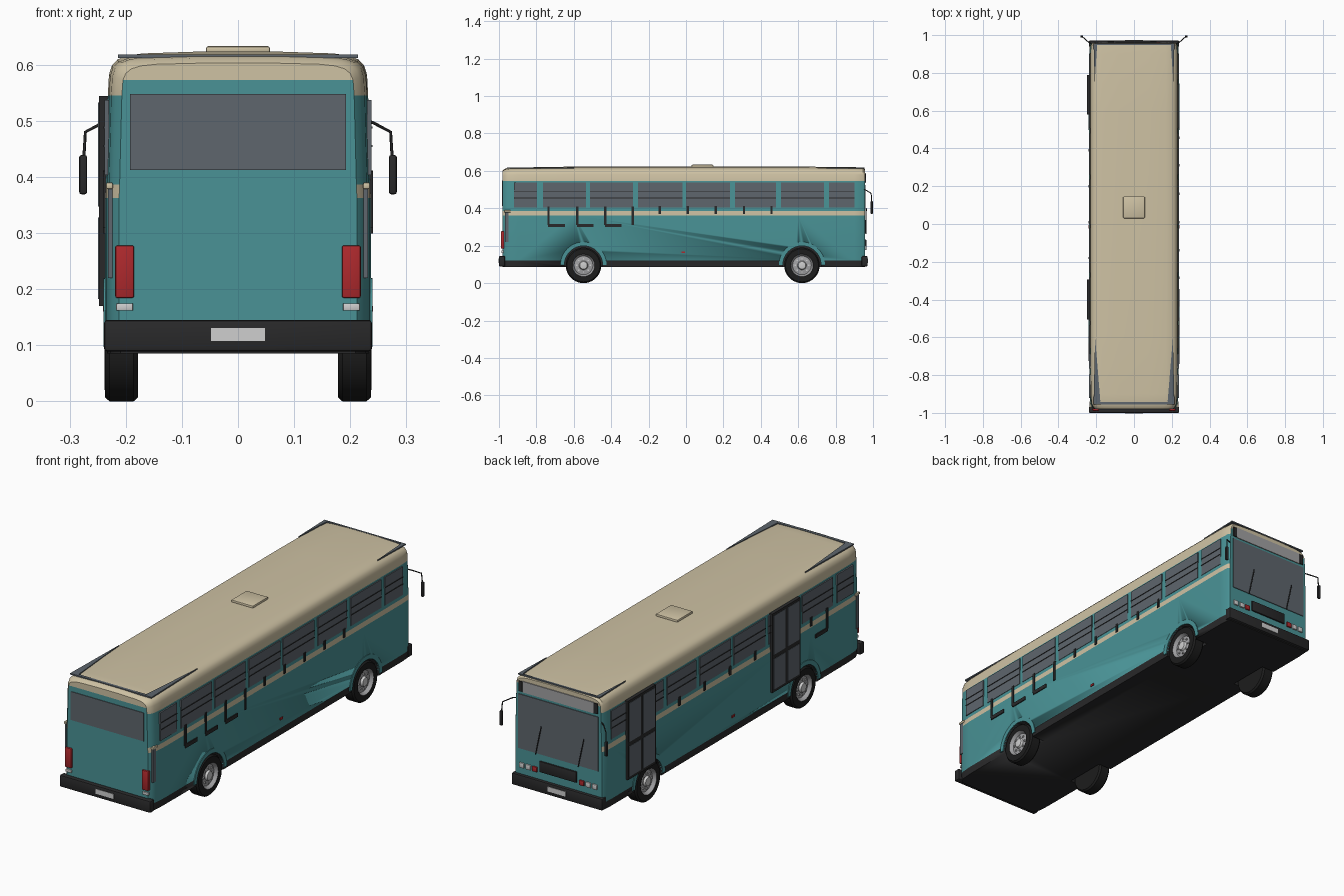
import bpy, bmesh, math
from mathutils import Vector

if "Cube" in bpy.data.objects:
    bpy.data.objects.remove(bpy.data.objects["Cube"], do_unlink=True)


def material(name, r, g, b):
    m = bpy.data.materials.new(name)
    m.use_nodes = True
    m.diffuse_color = (r, g, b, 1)
    m.node_tree.nodes["Principled BSDF"].inputs["Base Color"].default_value = (r, g, b, 1)
    return m


TEAL = material("teal_paint", .067, .29, .305)
CREAM = material("cream_paint", .62, .54, .37)
SLATE = material("slate_glass", .112, .133, .153)
BLACK = material("black_trim", .022, .022, .023)
RUBBER = material("rubber", .012, .012, .012)
RED = material("red_lens", .42, .022, .026)
SILVER = material("silver", .62, .62, .62)
GREY = material("grey_metal", .36, .36, .37)


def finish(name, bm, mats, smooth=True):
    bmesh.ops.recalc_face_normals(bm, faces=bm.faces)
    me = bpy.data.meshes.new(name)
    bm.to_mesh(me)
    bm.free()
    for m in mats:
        me.materials.append(m)
    ob = bpy.data.objects.new(name, me)
    bpy.context.collection.objects.link(ob)
    bpy.ops.object.select_all(action='DESELECT')
    ob.select_set(True)
    bpy.context.view_layer.objects.active = ob
    if smooth:
        bpy.ops.object.shade_smooth_by_angle(angle=math.radians(35))
    return ob


def box(name, c, size, mat, bevel=0):
    bm = bmesh.new()
    bmesh.ops.create_cube(bm, size=1)
    for v in bm.verts:
        v.co = Vector(a * b for a, b in zip(v.co, size)) + Vector(c)
    if bevel:
        bmesh.ops.bevel(bm, geom=bm.edges[:], offset=bevel, segments=2, affect='EDGES', profile=.5)
    return finish(name, bm, [mat], bool(bevel))


def prism(name, pts, axis, a, b, mat):
    """Extrude a flat outline along x (0) or z (2) from a to b."""
    bm = bmesh.new()
    place = (lambda p, t: (t, p[0], p[1])) if axis == 0 else (lambda p, t: (p[0], p[1], t))
    face = bm.faces.new([bm.verts.new(place(p, a)) for p in pts])
    out = bmesh.ops.extrude_face_region(bm, geom=[face])["geom"]
    for v in out:
        if isinstance(v, bmesh.types.BMVert):
            v.co[axis] = b
    return finish(name, bm, [mat], False)


def lathe_x(name, profile, centre, mats, side=1, rule=None, steps=40):
    """Revolve (radius, x) points about the x axis."""
    bm = bmesh.new()
    rings = []
    for r, x in profile:
        rings.append([bm.verts.new((centre[0] + side * x,
                                    centre[1] + r * math.cos(2 * math.pi * i / steps),
                                    centre[2] + r * math.sin(2 * math.pi * i / steps)))
                      for i in range(steps)])
    for k in range(len(rings) - 1):
        for i in range(steps):
            j = (i + 1) % steps
            f = bm.faces.new((rings[k][i], rings[k][j], rings[k + 1][j], rings[k + 1][i]))
            f.material_index = rule(k) if rule else 0
    for ring, k in ((rings[0], 0), (rings[-1], len(rings) - 2)):
        f = bm.faces.new(ring)
        f.material_index = rule(k) if rule else 0
    return finish(name, bm, mats)


def rod(name, pts, radius, mat):
    cu = bpy.data.curves.new(name, 'CURVE')
    cu.dimensions = '3D'
    cu.bevel_depth = radius
    cu.bevel_resolution = 2
    cu.use_fill_caps = True
    sp = cu.splines.new('POLY')
    sp.points.add(len(pts) - 1)
    for p, co in zip(sp.points, pts):
        p.co = (*co, 1)
    cu.materials.append(mat)
    ob = bpy.data.objects.new(name, cu)
    bpy.context.collection.objects.link(ob)


# Body shell lofted along its length
half = [(.234, .085), (.237, .12), (.237, .362), (.236, .386), (.232, .545), (.23, .582),
        (.225, .598), (.215, .609), (.198, .616), (.17, .62), (.08, .623)]
stations = [(-.98, .025, .02), (-.968, .014, .011), (-.95, .006, .007), (-.9, .002, .005), (-.6, 0, 0),
            (.6, 0, 0), (.9, 0, .003), (.947, .003, .006), (.957, .01, .014)]
bm = bmesh.new()
rings = []
for y, inset, drop in stations:
    ring = []
    for s in (1, -1):
        for x, z in (half if s == 1 else half[::-1]):
            lower = drop * max(0, (z - .545) / .078)
            ring.append(bm.verts.new((s * (x - inset), y, z - lower)))
    rings.append(ring)
n = len(rings[0])
for a, b in zip(rings, rings[1:]):
    for i in range(n):
        j = (i + 1) % n
        bm.faces.new((a[i], a[j], b[j], b[i]))
for ring in (rings[0], rings[-1]):
    for i in range(len(half) - 1):
        bm.faces.new((ring[i], ring[i + 1], ring[n - 2 - i], ring[n - 1 - i]))
bm.normal_update()
for f in bm.faces:
    z = f.calc_center_median().z
    on_end = abs(f.normal.y) > .9
    if z < .12:
        f.material_index = 2
    elif z > (.577 if on_end else .546) or (.362 < z < .386 and not on_end):
        f.material_index = 1
body = finish("body_shell", bm, [TEAL, CREAM, BLACK])

# Wheel wells cut into the body, then wheels and arch lips
WHEEL_Y = (-.548, .62)
for y in WHEEL_Y:
    for s in (1, -1):
        cutter = lathe_x("well_cutter", [(.102, .165), (.102, .3)], (0, y, .097),
                         [TEAL, CREAM, BLACK], s, lambda k: 2)
        cutter.hide_render = True
        mod = body.modifiers.new("well", 'BOOLEAN')
        mod.operation = 'DIFFERENCE'
        mod.solver = 'EXACT'
        mod.object = cutter
        bpy.context.view_layer.objects.active = body
        bpy.ops.object.modifier_apply(modifier=mod.name)
        bpy.data.objects.remove(cutter, do_unlink=True)
        tyre = [(.06, .178), (.088, .178), (.095, .186), (.095, .229), (.088, .237), (.06, .238),
                (.056, .232), (.05, .222), (.024, .226), (.02, .236), (.008, .238)]
        lathe_x("wheel", tyre, (0, y, .095), [RUBBER, GREY, SILVER], s,
                lambda k: 0 if k < 5 else 1 if k < 8 else 2)
        for i in range(8):
            a = i * math.pi / 4
            box("wheel_bolt", (s * .226, y + .036 * math.cos(a), .095 + .036 * math.sin(a)),
                (.008, .007, .007), SILVER)
        arc = [math.pi * i / 24 for i in range(25)]
        lip = [(y + .123 * math.cos(a), .097 + .123 * math.sin(a)) for a in arc]
        lip += [(y + .102 * math.cos(a), .097 + .102 * math.sin(a)) for a in arc[::-1]]
        prism("arch_lip", lip, 0, s * .23, s * .24, TEAL)

# Side windows with guard rails
spans = [(-.92, -.797), (-.765, -.535), (-.513, -.283), (-.257, -.02),
         (0, .235), (.262, .48), (.508, .738), (.765, .9)]
for s in (1, -1):
    for a, b in spans:
        box("side_window", (s * .2335, (a + b) / 2, .47), (.008, b - a, .134), SLATE)
        for z in (.455, .488):
            box("window_rail", (s * .238, (a + b) / 2, z), (.003, b - a, .004), BLACK)
    # Rear corner vents and side marker
    box("corner_vent", (s * .228, -.958, .3), (.008, .02, .16), SLATE)
    box("vent_cap", (s * .229, -.955, .384), (.012, .035, .012), CREAM, .003)
    box("side_marker", (s * .238, -.015, .165), (.006, .02, .01), RED)
    # Exposed seat brackets
    small = (-.14, .01, .16, .31, .457) if s == 1 else (.39, .2, .01, -.18, -.6)
    for y in small:
        box("seat_bracket", (s * .237, y, .39), (.008, .013, .042), BLACK)
    for y in (-.735, -.582, -.432, -.285) if s == 1 else (-.72,):
        box("seat_back", (s * .237, y, .36), (.008, .012, .1), BLACK)
        if y != -.285:
            box("seat_base", (s * .237, y + .043, .308), (.008, .09, .018), BLACK)

# Passenger doors on one side
for y0, y1 in ((.58, .79), (-.505, -.295)):
    mid = (y0 + y1) / 2
    box("door_frame", (-.24, mid, .357), (.016, y1 - y0, .375), BLACK)
    for dy in (-.052, .052):
        for z, h in ((.255, .145), (.44, .185)):
            box("door_glass", (-.2465, mid + dy, z), (.006, .088, h), SLATE)

# Bumpers and number plates
for name, y in (("rear", -.984), ("front", .955)):
    box(name + "_bumper", (0, y, .117), (.478, .032, .056), BLACK, .006)
    out = -.0165 if y < 0 else .0165
    box(name + "_plate", (0, y + out, .119), (.096, .003, .023), SILVER)

# Rear window and lamps
box("rear_window", (0, -.98, .48), (.385, .006, .135), SLATE)
for s in (1, -1):
    box("tail_lamp", (s * .202, -.98, .231), (.034, .018, .094), RED, .004)
    box("reverse_lamp", (s * .202, -.98, .168), (.03, .014, .013), SILVER, .002)

# Front glass, destination sign, grille, lamps and wipers
box("windscreen", (0, .957, .395), (.42, .007, .258), SLATE)
box("destination_sign", (0, .957, .562), (.375, .008, .052), GREY)
box("grille", (0, .958, .208), (.195, .012, .052), BLACK, .003)
for s in (1, -1):
    box("sign_end", (s * .198, .957, .562), (.02, .01, .048), BLACK)
    for x, m in ((.192, SILVER), (.158, SILVER), (.124, RED)):
        box("front_lamp", (s * x, .958, .188), (.026, .012, .024), m, .003)
for x in (.117, -.107):
    rod("wiper", [(x, .963, .262), (x - .03, .964, .4)], .0025, BLACK)

# Mirrors on arms
for s in (1, -1):
    rod("mirror_arm", [(s * .225, .955, .5), (s * .24, .962, .497),
                       (s * .272, .99, .48), (s * .275, .993, .43)], .0028, BLACK)
    box("mirror", (s * .276, .993, .404), (.014, .012, .07), BLACK, .004)

# Roof hatch, slate corner panels and end strips
box("roof_hatch", (0, .088, .626), (.114, .116, .014), CREAM, .004)
for s in (1, -1):
    prism("rear_roof_corner", [(s * .206, -.6), (s * .214, -.955), (s * .178, -.94)], 2, .612, .618, SLATE)
    prism("front_roof_corner", [(s * .208, .75), (s * .214, .955), (s * .195, .95)], 2, .612, .618, SLATE)
box("rear_roof_strip", (0, -.949, .615), (.426, .014, .006), SLATE)
box("front_roof_strip", (0, .951, .615), (.426, .009, .006), SLATE)
